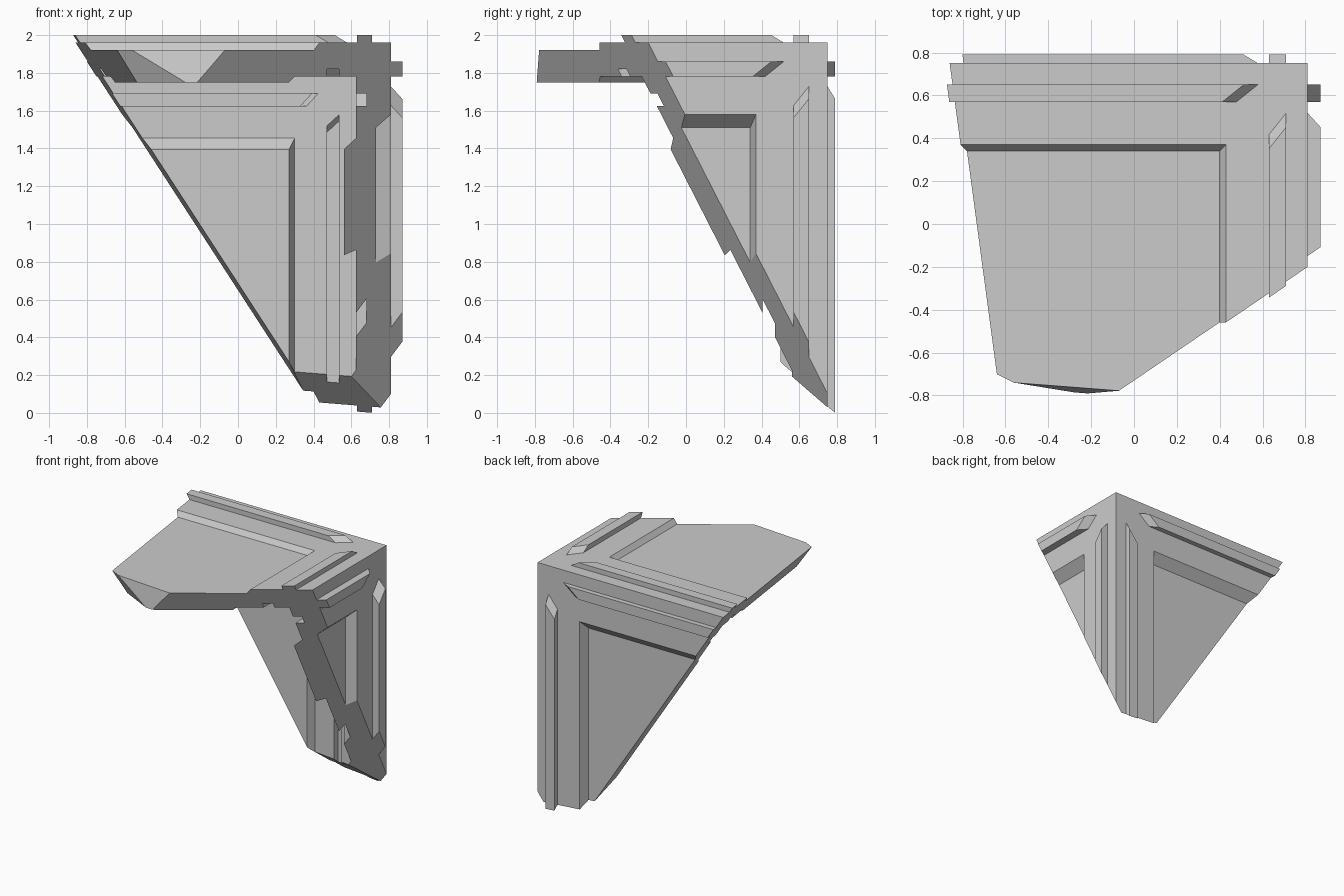
import bpy, bmesh
from mathutils import Vector
from itertools import product

if "Cube" in bpy.data.objects:
    bpy.data.objects.remove(bpy.data.objects["Cube"])

OUTER = (0.81, 0.75, 1.96)    # outer corner of the three walls
INNER = (0.625, 0.56, 1.78)   # inner corner of the three walls
FAR = 2.6


def hull(name, pts):
    """Convex solid around the points."""
    bm = bmesh.new()
    for p in pts:
        bm.verts.new(p)
    bmesh.ops.convex_hull(bm, input=bm.verts)
    bmesh.ops.dissolve_limit(bm, angle_limit=0.001, verts=bm.verts, edges=bm.edges)
    bmesh.ops.recalc_face_normals(bm, faces=bm.faces)
    me = bpy.data.meshes.new(name)
    bm.to_mesh(me)
    bm.free()
    ob = bpy.data.objects.new(name, me)
    bpy.context.collection.objects.link(ob)
    return ob


def box(name, lo, hi):
    return hull(name, product(*zip(lo, hi)))


def boolean(target, tool, op):
    m = target.modifiers.new(op.lower(), 'BOOLEAN')
    m.operation, m.solver, m.object = op, 'EXACT', tool
    bpy.context.view_layer.objects.active = target
    bpy.ops.object.modifier_apply(modifier=m.name)
    bpy.data.objects.remove(tool)


def on_wall(corner, n, a, b, da, db, h):
    """Point on wall n: distances da, db from the corner, height h outward."""
    p = list(corner)
    p[a] -= da
    p[b] -= db
    p[n] += h
    return p


def strip(corner, n, a, b, near, far, end_near, end_far, ramp, h):
    """Rail along axis a with a mitred, ramped end; starts below the surface."""
    pts = []
    for k in (-1, 1):
        for db, end in ((near, end_near), (far, end_far)):
            pts.append(on_wall(corner, n, a, b, end + k * ramp * (k > 0) - ramp * (k < 0) * 0.5, db, h * k))
            pts.append(on_wall(corner, n, a, b, FAR, db, h * k))
    return hull("rail", pts)


def panel(corner, n, a, b, edge, bevel, h):
    """Large field with bevelled edges; bevel is per axis."""
    pts = []
    for k in (-1, 1):
        ea, eb = edge + k * bevel[a], edge + k * bevel[b]
        pts += [on_wall(corner, n, a, b, u, v, h * k)
                for u in (ea, FAR) for v in (eb, FAR)]
    return hull("panel", pts)


# Hollow three-wall corner
shell = box("broken_crate_corner", (-1.5, -1.5, -0.5), OUTER)
boolean(shell, box("hollow", (-2, -2, -1), INNER), 'DIFFERENCE')

# Rails and recessed panels outside, grooves and raised panels inside
rail_h = (0.06, 0.04, 0.04)
recess = (0.08, 0.07, 0.04)
groove = (0.055, 0.05, 0.04)
bump = (0.065, 0.06, 0.03)
for n in range(3):
    a, b = [i for i in range(3) if i != n]
    bev = (0.03, 0.03, 0.07)
    boolean(shell, panel(OUTER, n, a, b, 0.38, bev, -recess[n]), 'DIFFERENCE')
    boolean(shell, panel(INNER, n, a, b, 0.325, (0.03, 0.03, 0.06), -bump[n]), 'UNION')
    for u, v in ((a, b), (b, a)):
        boolean(shell, strip(OUTER, n, u, v, 0.10, 0.18, 0.21, 0.31, 0.088, rail_h[n]), 'UNION')
        boolean(shell, strip(INNER, n, u, v, 0.09, 0.155, 0.19, 0.25, 0.045, groove[n]), 'DIFFERENCE')

# Fracture: keep only what lies behind five planes (point, inward normal)
planes = [
    ((-0.86, 0.75, 1.96), (1, 0.134, 0.649)),     # left break
    ((0.81, -0.2, 1.96), (-0.68, 1, 0.511)),      # right break
    ((0.43, 0.75, 0.055), (0.08, 0.8, 1)),        # bottom break
    ((-0.56, -0.74, 1.92), (0.077, 1, -0.14)),    # front tip
    ((-0.64, -0.70, 1.92), (0.5, 1, 0.56)),       # front left tip
]
keep = box("keep_volume", (-4, -4, -4), (4, 4, 4))
bm = bmesh.new()
bm.from_mesh(keep.data)
for co, no in planes:
    geom = bm.verts[:] + bm.edges[:] + bm.faces[:]
    cut = bmesh.ops.bisect_plane(bm, geom=geom, plane_co=co, plane_no=Vector(no).normalized(),
                                 clear_inner=True)["geom_cut"]
    bmesh.ops.holes_fill(bm, edges=[e for e in cut if isinstance(e, bmesh.types.BMEdge)])
bmesh.ops.recalc_face_normals(bm, faces=bm.faces)
bm.to_mesh(keep.data)
bm.free()
boolean(shell, keep, 'INTERSECT')
